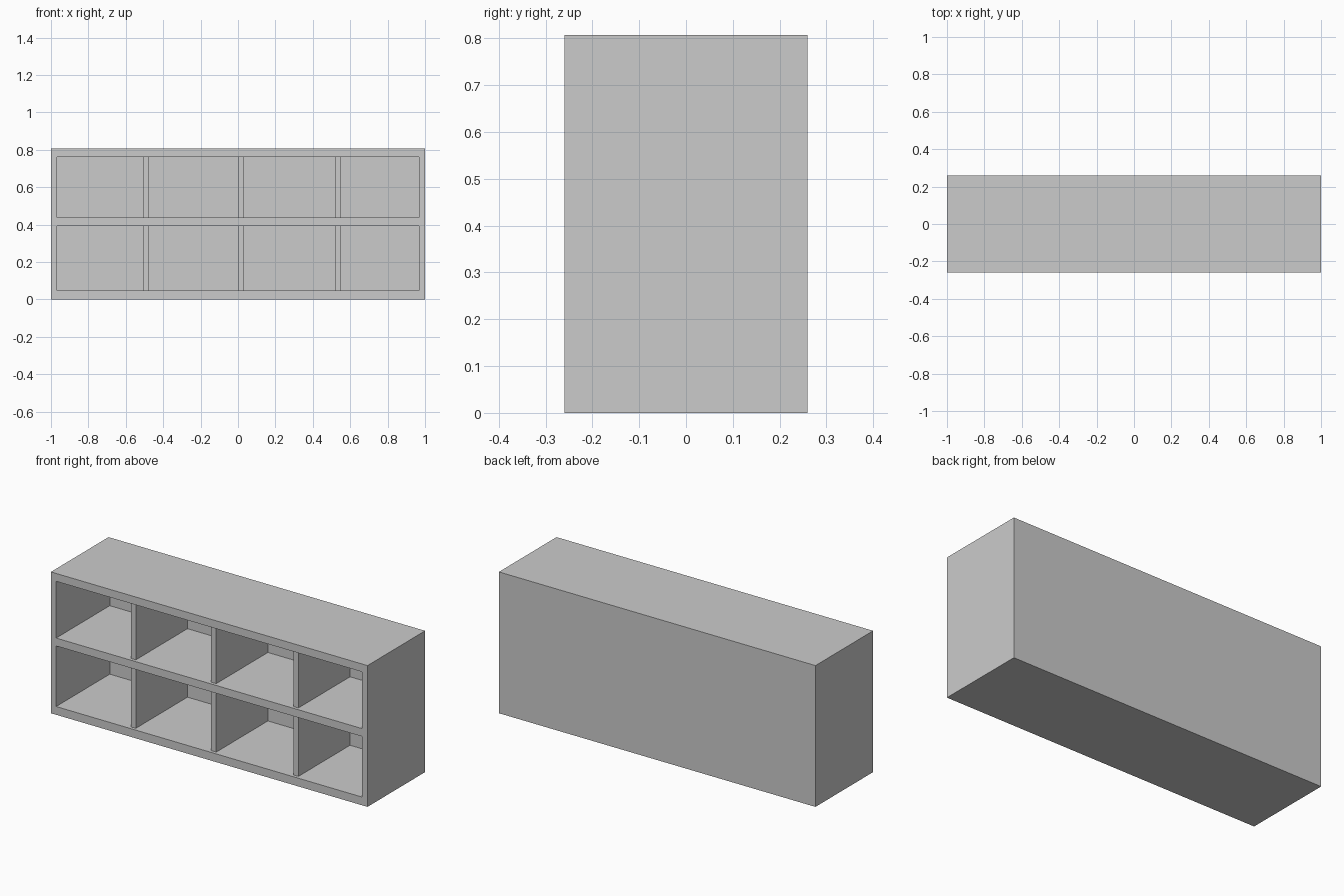
import bpy

if "Cube" in bpy.data.objects:
    bpy.data.objects.remove(bpy.data.objects["Cube"], do_unlink=True)

# Single flat grey
grey = bpy.data.materials.new("light_grey")
grey.use_nodes = True
colour = (0.6, 0.6, 0.6, 1)
grey.diffuse_color = colour
grey.node_tree.nodes["Principled BSDF"].inputs["Base Color"].default_value = colour


def board(name, x, y, z):
    """Box spanning the given (low, high) range on each axis."""
    spans = (x, y, z)
    bpy.ops.mesh.primitive_cube_add(size=1, location=[(a + b) / 2 for a, b in spans])
    obj = bpy.context.object
    obj.name = name
    obj.scale = [b - a for a, b in spans]
    bpy.ops.object.transform_apply(location=False, rotation=False, scale=True)
    obj.data.materials.append(grey)
    return obj


FRONT, BACK, TOP = -0.26, 0.26, 0.807
INNER_BACK = 0.224
SIDE = 0.967
LOWER, UPPER = (0.047, 0.393), (0.438, 0.762)
depth = (FRONT, INNER_BACK)

# Outer case
board("back_panel", (-1, 1), (INNER_BACK, BACK), (0, TOP))
board("right_side", (-1, -SIDE), depth, (0, TOP))
board("left_side", (SIDE, 1), depth, (0, TOP))

# Horizontal boards between the sides
inner = (-SIDE, SIDE)
board("bottom_board", inner, depth, (0, LOWER[0]))
board("middle_shelf", inner, depth, (LOWER[1], UPPER[0]))
board("top_board", inner, depth, (UPPER[1], TOP))

# Dividers, set back slightly from the front edge
for row, span in (("lower", LOWER), ("upper", UPPER)):
    for place, x in (("right", -0.508), ("middle", 0), ("left", 0.519)):
        board(f"{row}_{place}_divider", (x, x + 0.032), (FRONT + 0.018, INNER_BACK), span)
